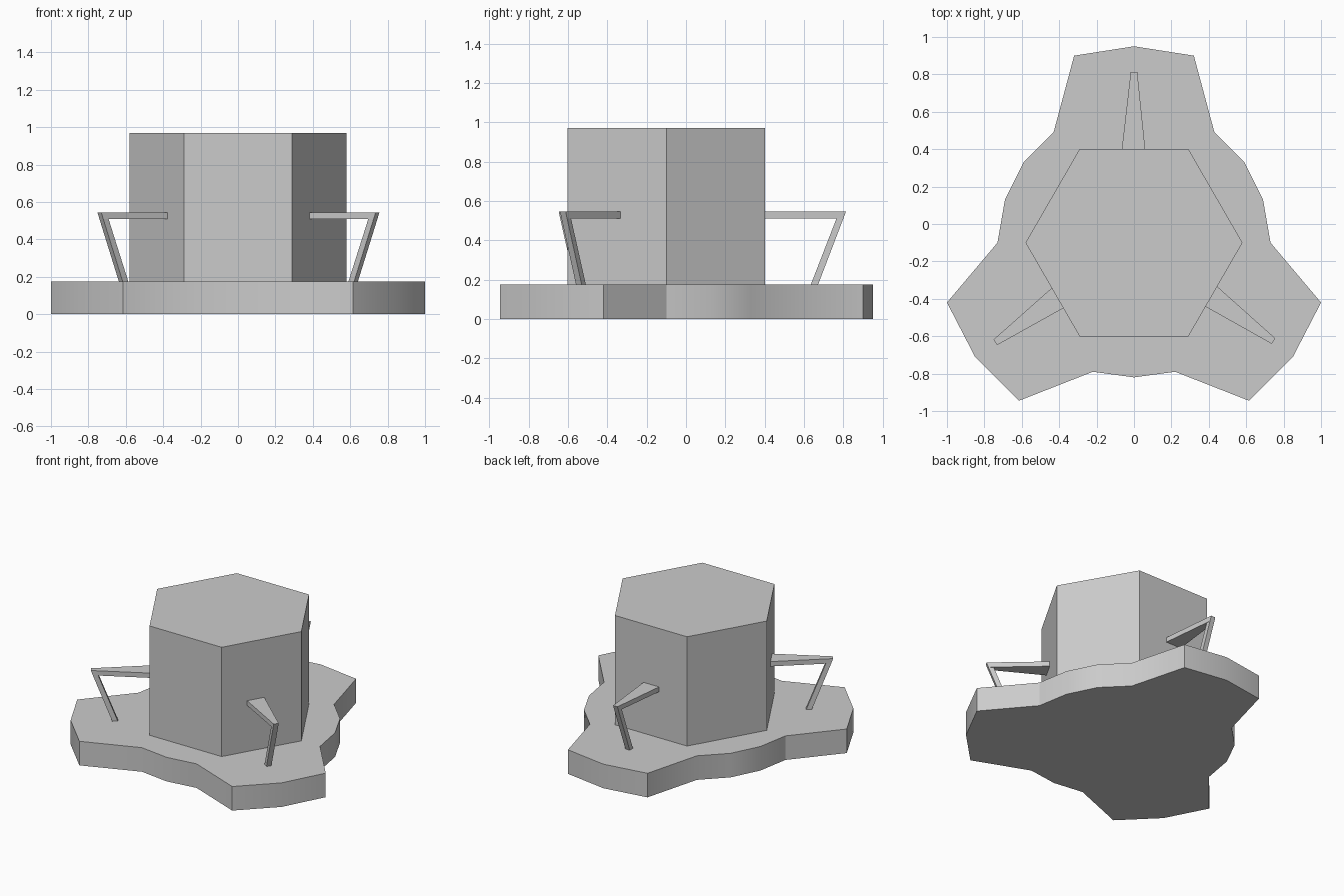
import bpy, bmesh, math
from mathutils import Matrix

if "Cube" in bpy.data.objects:
    bpy.data.objects.remove(bpy.data.objects["Cube"])

grey = bpy.data.materials.new("plain grey")
grey.diffuse_color = (0.6, 0.6, 0.6, 1)
grey.use_nodes = True
grey.node_tree.nodes["Principled BSDF"].inputs["Base Color"].default_value = grey.diffuse_color
CY = -0.1  # centre of the three-way layout in y


def prism(name, outline, offset, to_world):
    """Extrude a closed planar outline by an offset vector."""
    bm = bmesh.new()
    f = bm.faces.new([bm.verts.new(p) for p in outline])
    r = bmesh.ops.extrude_face_region(bm, geom=[f], use_keep_orig=True)
    vs = [g for g in r["geom"] if isinstance(g, bmesh.types.BMVert)]
    bmesh.ops.translate(bm, verts=vs, vec=offset)
    bmesh.ops.transform(bm, matrix=to_world, verts=bm.verts)
    bmesh.ops.recalc_face_normals(bm, faces=bm.faces)
    me = bpy.data.meshes.new(name)
    bm.to_mesh(me)
    bm.free()
    ob = bpy.data.objects.new(name, me)
    bpy.context.collection.objects.link(ob)
    me.materials.append(grey)
    return ob


# three-lobed base slab, mirrored half outline
half = [(0.32, 0.90), (0.43, 0.49), (0.59, 0.33), (0.69, 0.13), (0.73, -0.10),
        (1.0, -0.42), (0.85, -0.71), (0.615, -0.945), (0.22, -0.79)]
outline = ([(0, 0.95)] + half + [(0, -0.82)] + [(-x, y) for x, y in reversed(half)])
base = prism("base", [(x, y, 0) for x, y in outline], (0, 0, 0.175), Matrix())
bpy.context.view_layer.objects.active = base
base.select_set(True)
bpy.ops.object.shade_smooth_by_angle(angle=math.radians(30))

# hexagonal tower
R = 0.58
hexa = [(R * math.cos(k * math.pi / 3), CY + R * math.sin(k * math.pi / 3), 0.17)
        for k in range(6)]
prism("tower", hexa, (0, 0, 0.80), Matrix())

# three bent supports: tapered arm plus slanted leg
for i, ang in enumerate((0, 125.7, -125.2)):
    m = Matrix.Translation((0, CY, 0)) @ Matrix.Rotation(math.radians(ang), 4, 'Z')
    arm = [(-0.072, 0.44, 0.51), (0.066, 0.44, 0.51),
           (0.0175, 0.9, 0.51), (-0.0175, 0.9, 0.51)]
    a = prism(f"support_arm_{i + 1}", arm, (0, 0, 0.035), m)
    for v in a.data.vertices:  # slant the outer end of the arm to meet the leg
        loc = m.inverted() @ v.co
        if loc.y > 0.8 and loc.z > 0.53:
            loc.y = 0.913
            v.co = m @ loc
    leg = [(-0.0175, 0.733, 0.17), (-0.0175, 0.770, 0.17),
           (-0.0175, 0.900, 0.51), (-0.0175, 0.865, 0.51)]
    prism(f"support_leg_{i + 1}", leg, (0.035, 0, 0), m)
